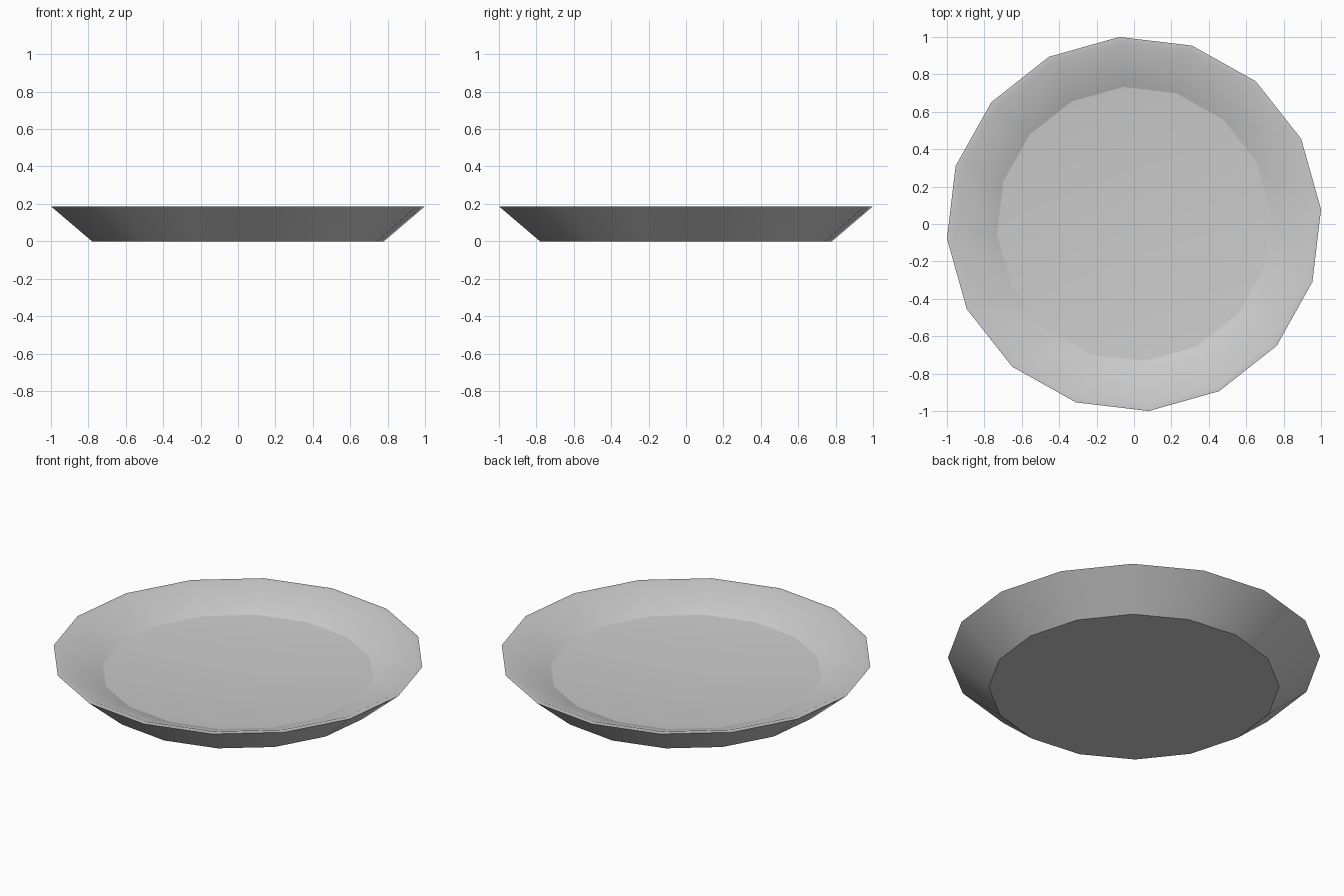
import bpy, bmesh, math

if "Cube" in bpy.data.objects:
    bpy.data.objects.remove(bpy.data.objects["Cube"])

SIDES = 16
TURN = math.radians(4.5)

# Profile (radius, height): outer base, outer rim, inner lip, inner floor
PROFILE = [(0.783, 0.0), (1.003, 0.187), (0.97, 0.187), (0.735, 0.093)]

bm = bmesh.new()


def ring(r, z):
    return [bm.verts.new((r * math.cos(TURN + i * math.tau / SIDES),
                          r * math.sin(TURN + i * math.tau / SIDES), z))
            for i in range(SIDES)]


# Walls and lip
rings = [ring(r, z) for r, z in PROFILE]
for a, b in zip(rings, rings[1:]):
    for i in range(SIDES):
        j = (i + 1) % SIDES
        bm.faces.new((a[i], a[j], b[j], b[i]))

# Flat underside
bm.faces.new(rings[0][::-1])

# Shallow conical floor, fanned to a lower centre
centre = bm.verts.new((0, 0, 0.04))
floor = rings[-1]
for i in range(SIDES):
    bm.faces.new((floor[i], floor[(i + 1) % SIDES], centre))

bmesh.ops.recalc_face_normals(bm, faces=bm.faces[:])
bm.edges.index_update()
crease = [bm.edges.get((floor[i], floor[i - 1])).index for i in range(SIDES)]
mesh = bpy.data.meshes.new("plate")
bm.to_mesh(mesh)
bm.free()
plate = bpy.data.objects.new("plate", mesh)
bpy.context.collection.objects.link(plate)

# Smooth facets, sharp base and rim, crisp floor edge
bpy.context.view_layer.objects.active = plate
plate.select_set(True)
bpy.ops.object.shade_smooth_by_angle(angle=math.radians(30))
for e in crease:
    mesh.edges[e].use_edge_sharp = True

# Mid grey glaze
mat = bpy.data.materials.new("grey")
mat.diffuse_color = (0.55, 0.55, 0.55, 1)
mat.use_nodes = True
mat.node_tree.nodes["Principled BSDF"].inputs["Base Color"].default_value = mat.diffuse_color
mesh.materials.append(mat)
